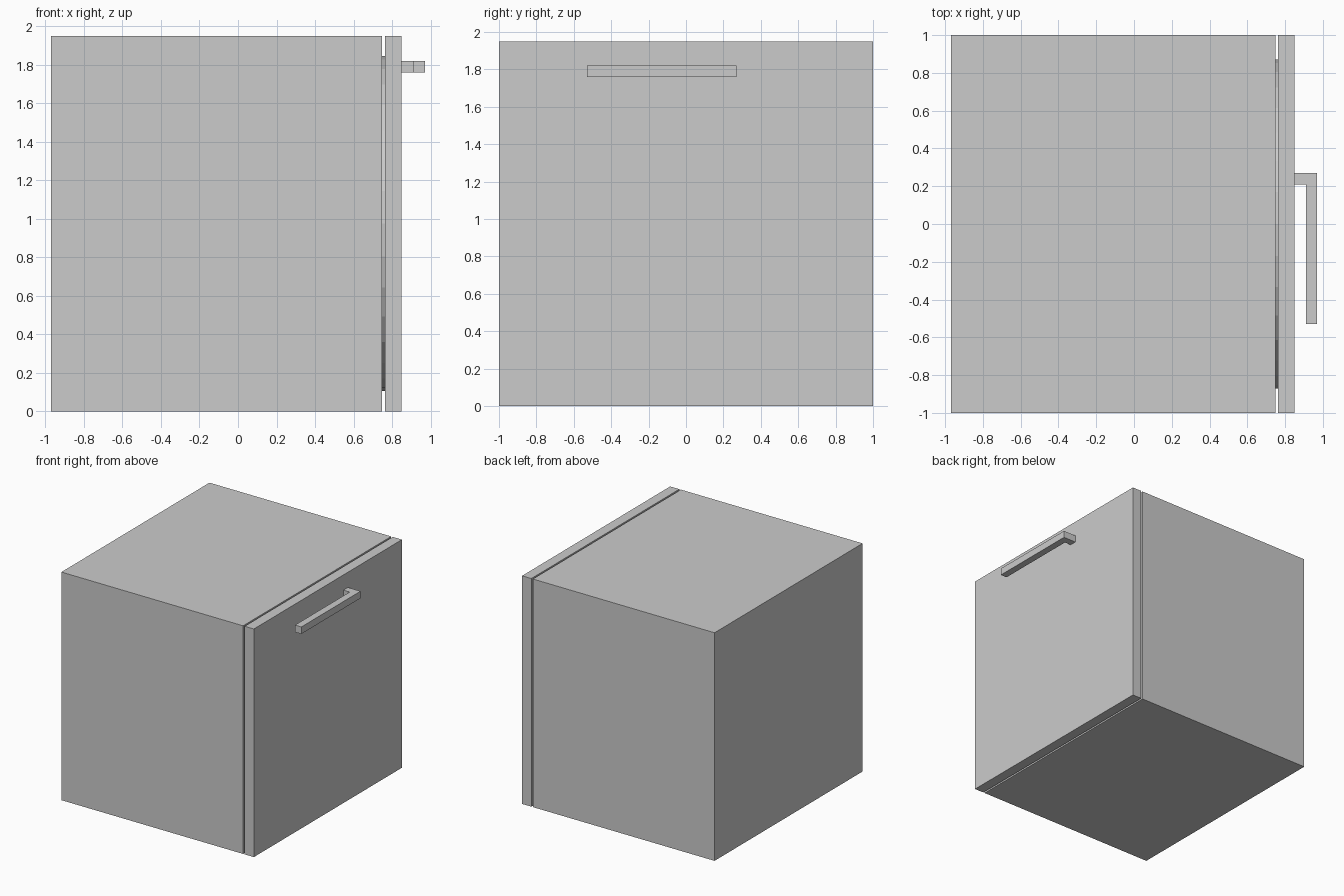
import bpy, bmesh, math

if "Cube" in bpy.data.objects:
    bpy.data.objects.remove(bpy.data.objects["Cube"])

H = 1.95


def prism(name, outline, z0, z1):
    """Extrude an xy outline between two heights."""
    bm = bmesh.new()
    face = bm.faces.new([bm.verts.new((x, y, z0)) for x, y in outline])
    top = bmesh.ops.extrude_face_region(bm, geom=[face])
    verts = [g for g in top["geom"] if isinstance(g, bmesh.types.BMVert)]
    bmesh.ops.translate(bm, verts=verts, vec=(0, 0, z1 - z0))
    bmesh.ops.recalc_face_normals(bm, faces=bm.faces)
    mesh = bpy.data.meshes.new(name)
    bm.to_mesh(mesh)
    bm.free()
    obj = bpy.data.objects.new(name, mesh)
    bpy.context.collection.objects.link(obj)
    return obj


def slab(name, x0, x1):
    return prism(name, [(x0, -1), (x1, -1), (x1, 1), (x0, 1)], 0, H)


# Cabinet and door with a narrow gap between them
slab("cabinet", -0.97, 0.748)
slab("door", 0.763, 0.85)

# Thin round seal hidden in the gap
bpy.ops.mesh.primitive_cylinder_add(
    vertices=32, radius=0.87, depth=0.015,
    location=(0.7555, 0, H / 2), rotation=(0, math.pi / 2, 0))
bpy.context.object.name = "door_seal"

# Handle: long bar with a single post at its rear end
prism("handle", [(0.85, 0.27), (0.85, 0.21), (0.91, 0.21),
                 (0.91, -0.53), (0.97, -0.53), (0.97, 0.27)], 1.76, 1.82)
